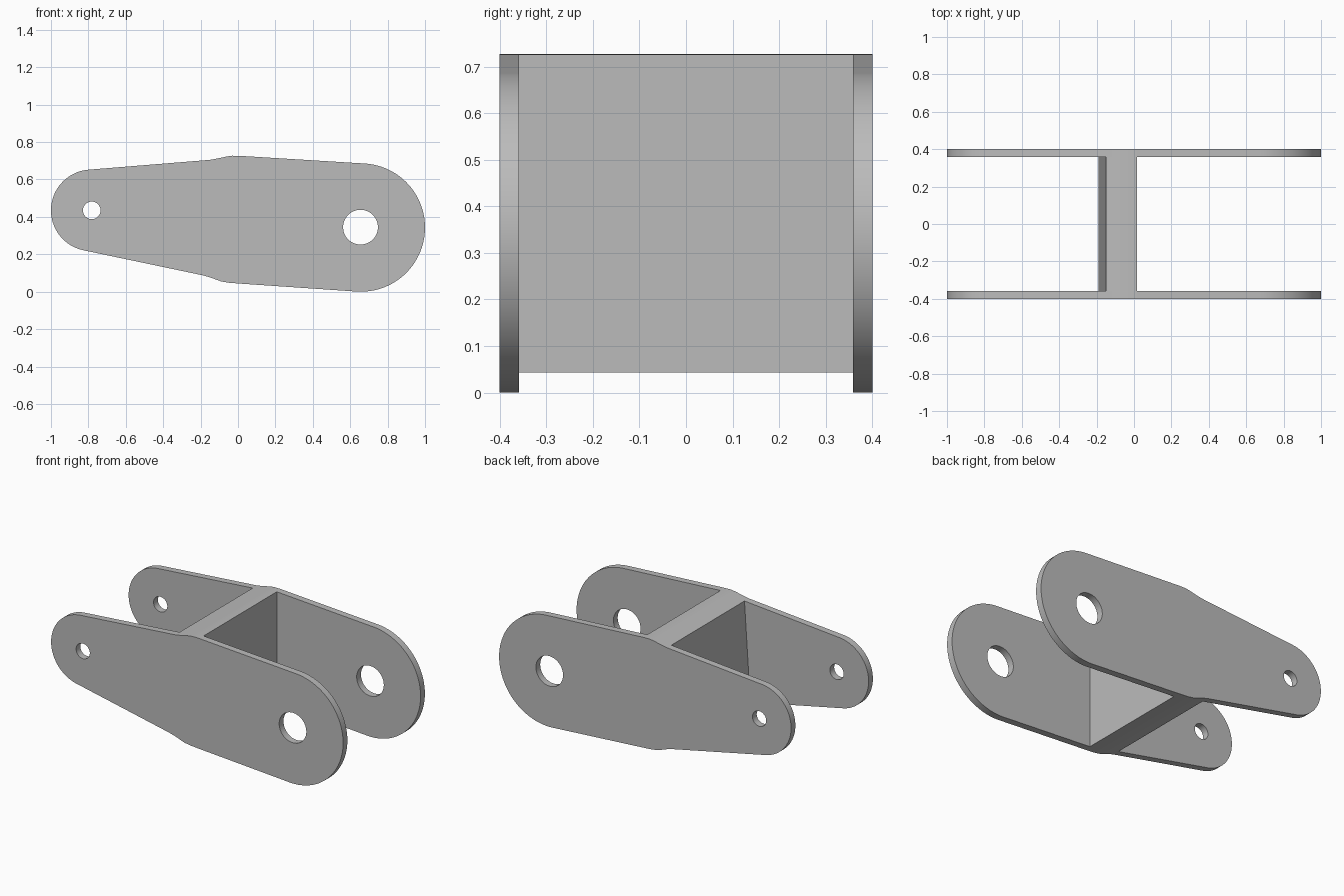
import bpy
import bmesh
from math import cos, sin, pi, radians

cube = bpy.data.objects.get("Cube")
if cube:
    bpy.data.objects.remove(cube, do_unlink=True)

metal = bpy.data.materials.new("plain grey")
metal.use_nodes = True
GREY = (0.5, 0.5, 0.5, 1)
metal.diffuse_color = GREY
metal.node_tree.nodes["Principled BSDF"].inputs["Base Color"].default_value = GREY


def arc(cx, cz, r, start, end, steps):
    """Points along a circular arc, angles in degrees."""
    angles = [radians(start + (end - start) * i / steps) for i in range(steps + 1)]
    return [(cx + r * cos(a), cz + r * sin(a)) for a in angles]


def hole(cx, cz, r):
    return arc(cx, cz, r, 0, 360, 48)[:-1]


def extrude_profile(name, loops, y, thickness):
    """Fill x-z loops (inner loops become holes) and extrude them along y."""
    curve = bpy.data.curves.new(name, "CURVE")
    curve.dimensions = "2D"
    curve.fill_mode = "BOTH"
    curve.extrude = thickness / 2
    for loop in loops:
        spline = curve.splines.new("POLY")
        spline.points.add(len(loop) - 1)
        for point, (x, z) in zip(spline.points, loop):
            point.co = (x, z, 0, 1)
        spline.use_cyclic_u = True
    obj = bpy.data.objects.new(name, curve)
    bpy.context.collection.objects.link(obj)
    obj.location.y = y
    obj.rotation_euler.x = pi / 2
    bpy.ops.object.select_all(action="DESELECT")
    obj.select_set(True)
    bpy.context.view_layer.objects.active = obj
    bpy.ops.object.convert(target="MESH")
    obj = bpy.context.object
    bm = bmesh.new()
    bm.from_mesh(obj.data)
    bmesh.ops.remove_doubles(bm, verts=bm.verts, dist=0.0001)
    bmesh.ops.recalc_face_normals(bm, faces=bm.faces)
    bm.to_mesh(obj.data)
    bm.free()
    obj.data.materials.clear()
    obj.data.materials.append(metal)
    bpy.ops.object.shade_smooth_by_angle(angle=radians(30))
    return obj


# Softly blended shoulders where the two arms meet
top_bend = [(0.015, 0.726), (-0.03, 0.727), (-0.06, 0.723), (-0.11, 0.712), (-0.15, 0.705)]
bottom_bend = [(-0.19, 0.088), (-0.15, 0.077), (-0.09, 0.055), (-0.05, 0.048), (0.015, 0.043)]

# Side plates: a large and a small rounded end, each with a pin hole
outline = (arc(0.657, 0.343, 0.343, -93, 86.5, 48) + top_bend
           + arc(-0.782, 0.435, 0.218, 94.5, 258, 40) + bottom_bend)
loops = [outline, hole(0.655, 0.345, 0.093), hole(-0.782, 0.435, 0.047)]
for name, y in (("front_plate", -0.379), ("back_plate", 0.379)):
    extrude_profile(name, loops, y, 0.042)

# Cross web joining the plates
extrude_profile("cross_web", [top_bend + bottom_bend], 0, 0.716)
